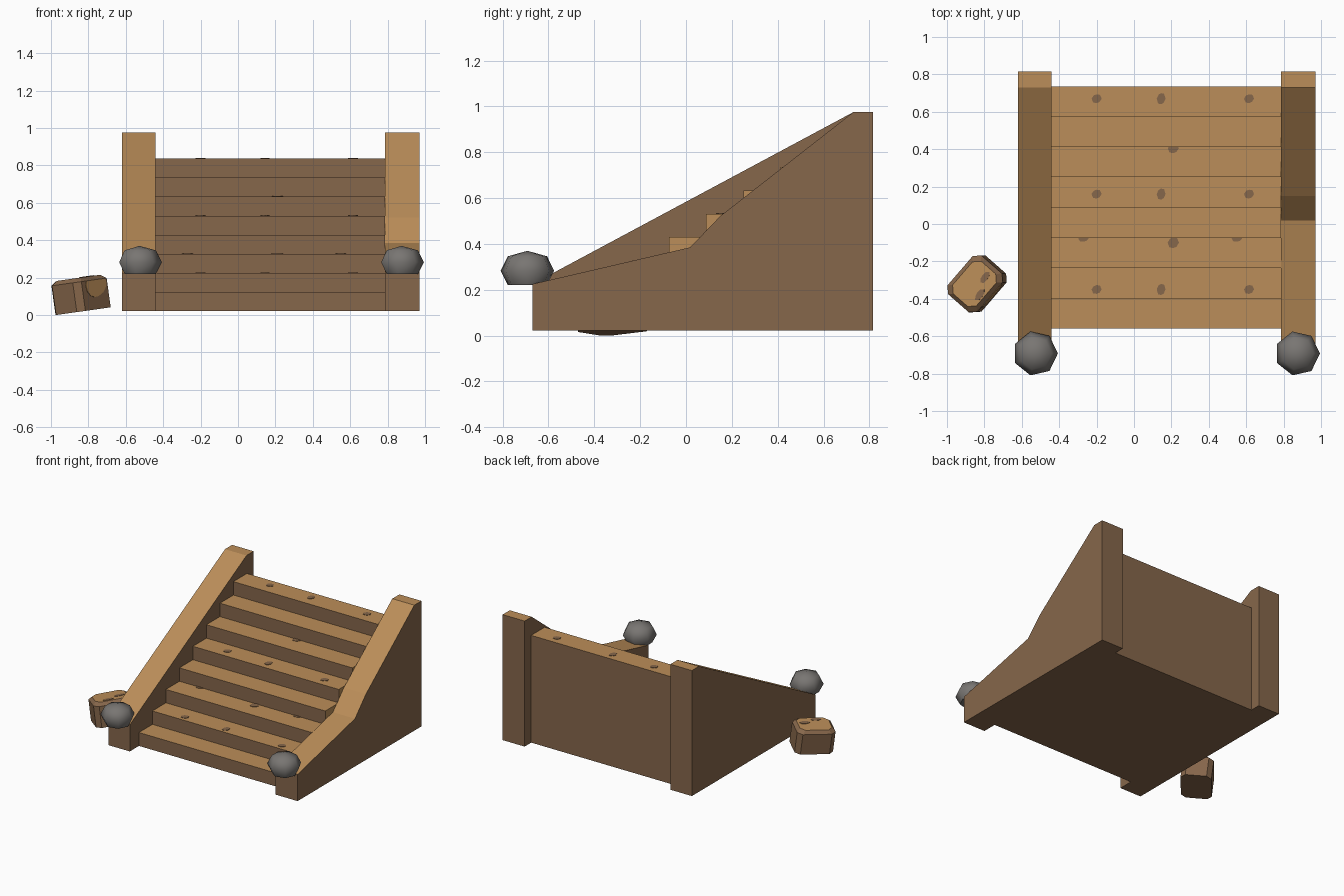
import bpy, bmesh, math
from mathutils import Matrix, Vector

if "Cube" in bpy.data.objects:
    bpy.data.objects.remove(bpy.data.objects["Cube"])


def material(name, rgb):
    m = bpy.data.materials.new(name)
    m.diffuse_color = (*rgb, 1)
    m.use_nodes = True
    m.node_tree.nodes["Principled BSDF"].inputs["Base Color"].default_value = m.diffuse_color
    return m


LIGHT = material("light wood", (0.50, 0.27, 0.10))
DARK = material("dark wood", (0.24, 0.135, 0.07))
STONE = material("grey stone", (0.19, 0.18, 0.17))


def finish(name, bm, mats, rule=None):
    bmesh.ops.recalc_face_normals(bm, faces=bm.faces)
    bm.normal_update()
    if rule:
        for f in bm.faces:
            f.material_index = int(rule(f))
    me = bpy.data.meshes.new(name)
    bm.to_mesh(me)
    bm.free()
    for m in mats:
        me.materials.append(m)
    ob = bpy.data.objects.new(name, me)
    bpy.context.collection.objects.link(ob)
    return ob


def loft(rings):
    """Closed solid through rings with equal point counts."""
    bm = bmesh.new()
    vs = [[bm.verts.new(p) for p in r] for r in rings]
    n = len(vs[0])
    for a, b in zip(vs, vs[1:]):
        for i in range(n):
            j = (i + 1) % n
            bm.faces.new((a[i], a[j], b[j], b[i]))
    bm.faces.new(vs[0])
    bm.faces.new(vs[-1])
    return bm


def side_profile(name, pts, x0, x1, rule):
    bm = loft([[(x, y, z) for y, z in pts] for x in (x0, x1)])
    return finish(name, bm, [DARK, LIGHT], rule)


def blob(name, mat, rx, ry, matrix, top=9.0, n=8):
    """Thin flat irregular spot, lying in the local xy plane."""
    ring = []
    for i in range(n):
        a = math.tau * i / n
        r = 1 + 0.15 * math.sin(2 * a + 1)
        ring.append((rx * r * math.cos(a), min(top, ry * r * math.sin(a))))
    bm = loft([[(x, y, z) for x, y in ring] for z in (-0.002, 0.003)])
    bmesh.ops.transform(bm, matrix=matrix, verts=bm.verts)
    return finish(name, bm, [mat])


# staircase: one stepped profile, light treads and right end
X0, X1, BASE = -0.44, 0.785, 0.022
RUN, RISE, Y0 = 0.162, 0.1018, -0.56
stair = [(Y0, BASE)]
for i in range(8):
    z = BASE + RISE * (i + 1)
    stair += [(Y0 + RUN * i, z), (Y0 + RUN * (i + 1), z)]
stair.append((Y0 + RUN * 8, BASE))
side_profile("stairs", stair, X0, X1,
             lambda f: f.normal.z > 0.3 or f.normal.x > 0.5)

# side walls: left one straight, right one broken in the middle
front, back = [(-0.67, BASE), (-0.67, 0.225)], [(0.73, 0.975), (0.815, 0.975), (0.815, BASE)]
up = lambda f: f.normal.z > 0.3
side_profile("left_wall", front + back, -0.62, X0, up)
side_profile("right_wall", front + [(0.018, 0.385), (0.15, 0.522)] + back, X1, 0.97, up)

# knots in the treads
knots = [(x, y, rx, ry) for y in (0.67, 0.16, -0.35)
         for x, rx, ry in ((-0.2, 0.024, 0.027), (0.145, 0.021, 0.034), (0.615, 0.024, 0.027))]
knots += [(0.21, 0.405, 0.026, 0.03), (-0.27, -0.077, 0.025, 0.02),
          (0.21, -0.1, 0.027, 0.033), (0.55, -0.077, 0.025, 0.02)]
for x, y, rx, ry in knots:
    z = BASE + RISE * (int((y - Y0) / RUN) + 1)
    blob("tread_knot", DARK, rx, ry, Matrix.Translation((x, y, z)))

# seven-sided stone balls with a flat base
for x in (-0.527, 0.874):
    rings = [[(x + r * math.cos(math.tau * k / 7), -0.692 + r * math.sin(math.tau * k / 7), z)
              for k in range(7)]
             for z, r in ((0.22, 0.088), (0.283, 0.12), (0.346, 0.088))]
    bm = loft(rings)
    cap = [f for f in bm.faces if len(f.verts) == 7 and f.calc_center_median().z > 0.3]
    for v in bmesh.ops.poke(bm, faces=cap)["verts"]:
        v.co.z = 0.37
    ball = finish("stone_ball", bm, [STONE], None)
    for p in ball.data.polygons:
        p.use_smooth = len(p.vertices) < 7

# tilted chamfered wood block beside the stairs
HL, HS, H, C, B = 0.137, 0.107, 0.18, 0.033, 0.022


def octagon(inset, z):
    a, b = HL - inset, HS - inset
    c = C
    return [(a, b - c, z), (a - c, b, z), (c - a, b, z), (-a, b - c, z),
            (-a, c - b, z), (c - a, -b, z), (a - c, -b, z), (a, c - b, z)]


rings = [octagon(0, 0), octagon(0, H - B), octagon(B, H)]
rot = Matrix.Rotation(math.radians(-8), 4, 'Y') @ Matrix.Rotation(math.radians(49), 4, 'Z')
low = min((rot @ Vector(p)).z for p in rings[0])
place = Matrix.Translation((-0.828, -0.32, -low)) @ rot
bm = loft(rings)
bm.normal_update()
bmesh.ops.recalc_face_normals(bm, faces=bm.faces)
block = finish("wood_block", bm, [DARK, LIGHT], lambda f: f.normal.z > 0.95)
block.data.transform(place)

# stains on the block top and worn patch on its side
for u, v in ((0.063, -0.02), (-0.025, -0.06)):
    blob("block_stain", DARK, 0.033, 0.02, place @ Matrix.Translation((u, v, H)))
blob("block_patch", LIGHT, 0.075, 0.08,
     place @ Matrix.Translation((0.01, -HS, H - B - 0.02)) @ Matrix.Rotation(math.pi / 2, 4, 'X'),
     top=0.02, n=16)
